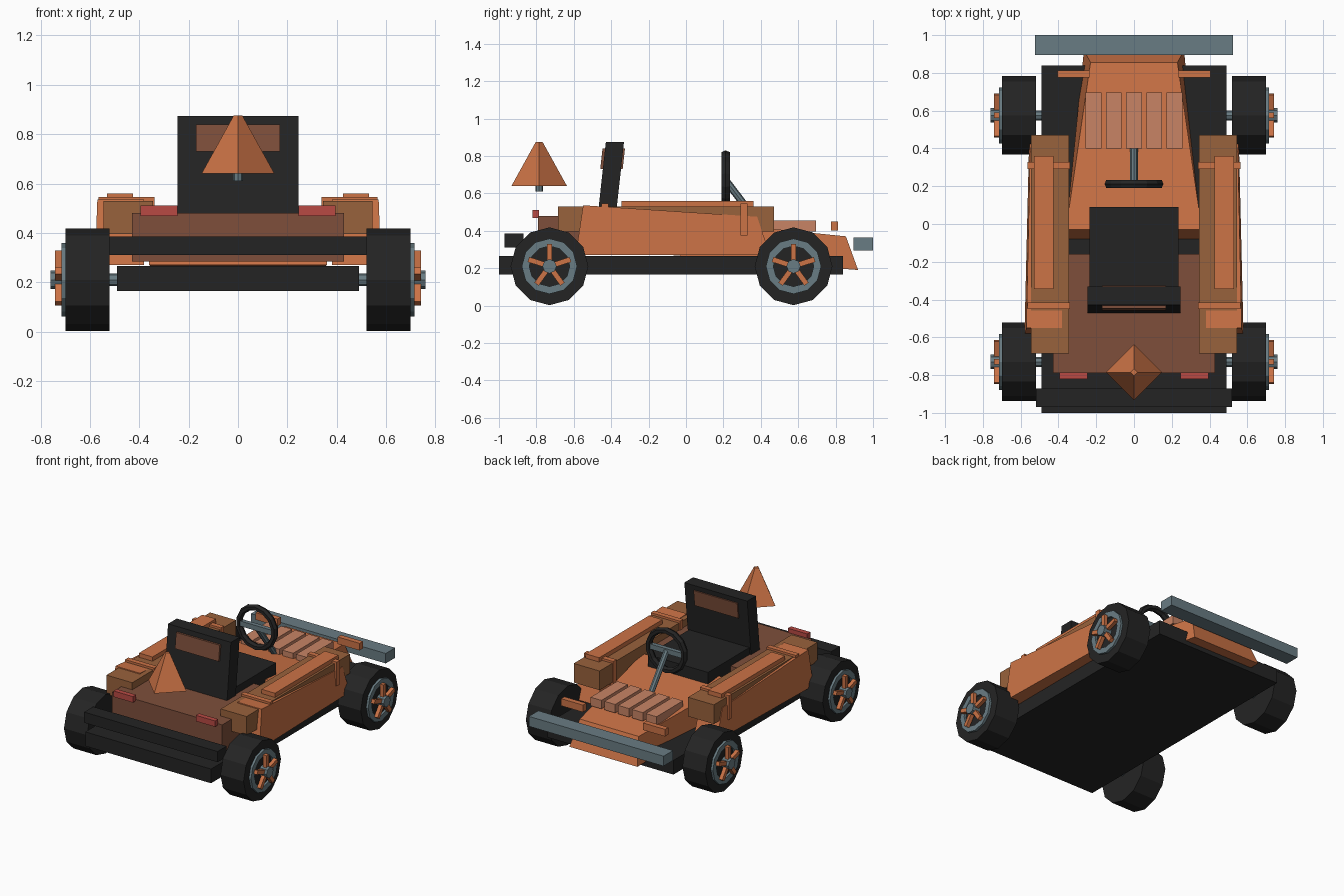
import bpy, bmesh, math
from mathutils import Matrix, Vector

if "Cube" in bpy.data.objects:
    bpy.data.objects.remove(bpy.data.objects["Cube"])


def mat(name, hexcol):
    m = bpy.data.materials.new(name)
    rgb = [int(hexcol[i:i + 2], 16) / 255 for i in (0, 2, 4)]
    m.diffuse_color = [c / 12.92 if c <= 0.04045 else ((c + 0.055) / 1.055) ** 2.4 for c in rgb] + [1]
    m.use_nodes = True
    m.node_tree.nodes["Principled BSDF"].inputs["Base Color"].default_value = m.diffuse_color
    return m


ORANGE = mat("orange", "CC7346")
BROWN = mat("dark_brown", "7E4F3B")
TAN = mat("mid_brown", "99623C")
SLAT = mat("pale_orange", "C88465")
STEEL = mat("steel_grey", "697C83")
BLACK = mat("black", "242424")
RED = mat("red", "B84A44")


def finish(name, bm, material):
    bmesh.ops.recalc_face_normals(bm, faces=bm.faces)
    me = bpy.data.meshes.new(name)
    bm.to_mesh(me)
    bm.free()
    me.materials.append(material)
    ob = bpy.data.objects.new(name, me)
    bpy.context.collection.objects.link(ob)
    return ob


def hexa(name, bottom, top, material):
    """Solid from four bottom and four top corners."""
    bm = bmesh.new()
    b = [bm.verts.new(p) for p in bottom]
    t = [bm.verts.new(p) for p in top]
    bm.faces.new(b)
    bm.faces.new(t)
    for i in range(4):
        j = (i + 1) % 4
        bm.faces.new((b[i], b[j], t[j], t[i]))
    return finish(name, bm, material)


def box(name, x, y, z, material):
    ring = [(x[0], y[0]), (x[1], y[0]), (x[1], y[1]), (x[0], y[1])]
    return hexa(name, [(*p, z[0]) for p in ring], [(*p, z[1]) for p in ring], material)


def rod(name, a, b, r1, r2, n, material, turn=0.0):
    """Cylinder or cone frustum between two points."""
    a, b = Vector(a), Vector(b)
    d = b - a
    bm = bmesh.new()
    bmesh.ops.create_cone(bm, cap_ends=True, segments=n, radius1=r1, radius2=r2, depth=d.length,
                          matrix=Matrix.Translation((a + b) / 2)
                          @ d.to_track_quat('Z', 'Y').to_matrix().to_4x4() @ Matrix.Rotation(turn, 4, 'Z'))
    return finish(name, bm, material)


def ring(name, centre, profile, n, material, axis):
    """Closed (radius, offset) profile revolved about the x or y axis."""
    bm = bmesh.new()
    rows = []
    for i in range(n):
        t = 2 * math.pi * i / n
        c, s = math.cos(t), math.sin(t)
        rows.append([bm.verts.new(Vector(centre) + Vector((o, r * s, r * c) if axis == 'x' else (r * s, o, r * c)))
                     for r, o in profile])
    k = len(profile)
    for i in range(n):
        p, q = rows[i], rows[(i + 1) % n]
        for j in range(k):
            bm.faces.new((p[j], p[(j + 1) % k], q[(j + 1) % k], q[j]))
    return finish(name, bm, material)


def span(s, a, b):
    return tuple(sorted((s * a, s * b)))


# Chassis, bumpers and tail
box("chassis_floor", (-.49, .49), (-1, .84), (.165, .265), BLACK)
box("rear_bumper", (-.52, .52), (-.97, -.87), (.31, .385), BLACK)
box("front_bumper", (-.525, .525), (.895, 1), (.295, .365), STEEL)
box("tail_cover", (-.43, .43), (-.79, -.16), (.285, .48), BROWN)

# Tapered nose and hood
hexa("nose_hood",
     [(-.36, -.08, .27), (.36, -.08, .27), (.265, .92, .19), (-.265, .92, .19)],
     [(-.36, -.03, .46), (.36, -.03, .46), (.23, .855, .37), (-.23, .855, .37)], ORANGE)
for i in range(5):
    x = (i - 2) * .1075
    box(f"hood_slat_{i + 1}", (x - .042, x + .042), (.4, .695), (.395, .455), SLAT)

# Side parts, mirrored
for s, side in ((1, "right"), (-1, "left")):
    hexa(f"side_panel_{side}",
         [(s * .38, -.59, .27), (s * .58, -.59, .27), (s * .555, .45, .27), (s * .38, .45, .27)],
         [(s * .38, -.55, .536), (s * .57, -.55, .536), (s * .55, .38, .475), (s * .38, .38, .475)], ORANGE)
    box(f"side_pod_{side}", span(s, .345, .546), (-.685, .47), (.395, .53), TAN)
    box(f"pod_rail_{side}", span(s, .425, .53), (-.345, .36), (.52, .56), ORANGE)
    for tag, y in (("front", .31), ("rear", -.433)):
        box(f"pod_strap_{tag}_{side}", span(s, .338, .565), (y - .018, y + .018), (.375, .545), ORANGE)
    box(f"front_marker_{side}", span(s, .235, .405), (.775, .812), (.40, .45), ORANGE)
    box(f"tail_light_{side}", span(s, .245, .395), (-.82, -.785), (.468, .51), RED)

# Seat
box("seat_cushion", (-.235, .235), (-.40, .09), (.42, .53), BLACK)


def tilted(name, hw, z0, z1, front, back, material):
    lean = lambda z: .11 * (z - .48)
    quad = lambda z: [(-hw, back + lean(z), z), (hw, back + lean(z), z),
                      (hw, front + lean(z), z), (-hw, front + lean(z), z)]
    hexa(name, quad(z0), quad(z1), material)


tilted("seat_back", .245, .46, .874, -.375, -.472, BLACK)
tilted("headrest_panel", .17, .73, .84, -.366, -.486, BROWN)

# Steering
c = (0, .212, .67)
ring("steering_wheel", c, [(.16, 0), (.15, .022), (.128, .022), (.118, 0), (.128, -.022), (.15, -.022)],
     14, BLACK, 'y')
box("steering_spoke", (-.13, .13), (.197, .227), (.652, .688), STEEL)
rod("steering_column", (0, .212, .67), (0, .41, .41), .02, .02, 8, STEEL)

# Floating cone on a short stem
rod("cone_stem", (0, -.785, .61), (0, -.785, .65), .02, .02, 8, STEEL)
rod("tail_cone", (0, -.785, .64), (0, -.785, .875), .148, .018, 4, ORANGE)

# Axles and wheels
for tag, y in (("front", .575), ("rear", -.73)):
    z = .21
    rod(f"{tag}_axle", (-.6, y, z), (.6, y, z), .026, .026, 8, STEEL)
    for s, side in ((1, "right"), (-1, "left")):
        label = f"{tag}_{side}"
        rod(f"tyre_{label}", (s * .52, y, z), (s * .7, y, z), .208, .208, 12, BLACK)
        ring(f"rim_{label}", (0, y, z), [(.148, s * .69), (.148, s * .716), (.108, s * .716), (.108, s * .69)],
             12, STEEL, 'x')
        rod(f"hub_{label}", (s * .69, y, z), (s * .76, y, z), .038, .038, 8, STEEL)
        for k in range(5):
            t = 2 * math.pi * k / 5
            sp = box(f"spoke_{label}_{k + 1}", span(s, .715, .742), (-.014, .014), (.025, .118), ORANGE)
            sp.data.transform(Matrix.Translation((0, y, z)) @ Matrix.Rotation(t, 4, 'X'))
